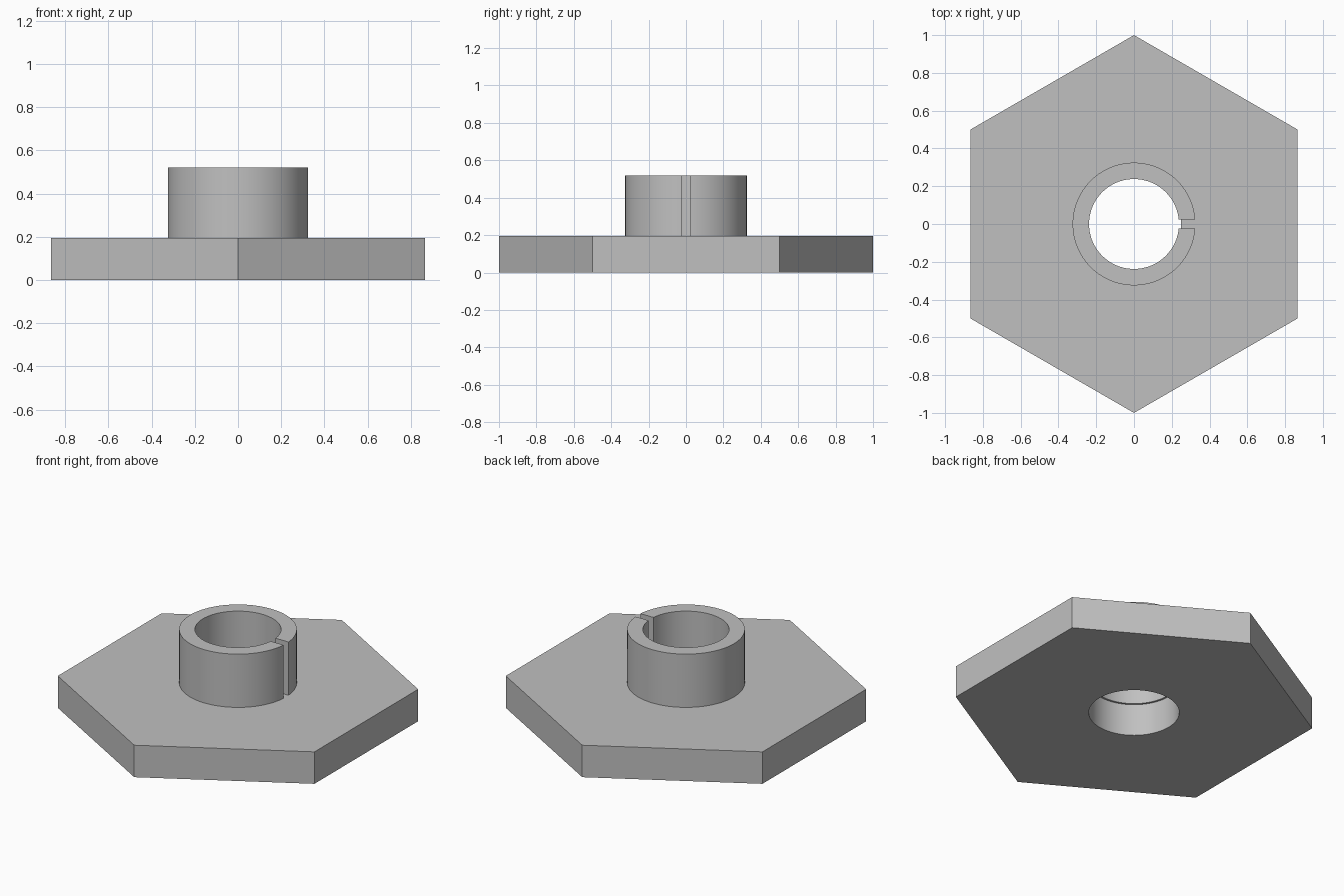
import bpy, bmesh
from math import asin, cos, sin, pi

cube = bpy.data.objects.get("Cube")
if cube:
    bpy.data.objects.remove(cube, do_unlink=True)

SIDES = 96
PLATE_TOP, COLLAR_TOP = 0.195, 0.52
PLATE_BORE, COLLAR_BORE, COLLAR_RADIUS = 0.25, 0.238, 0.325
SLOT_HALF_WIDTH = 0.024

grey = bpy.data.materials.new("plain_grey")
grey.use_nodes = True
colour = (0.53, 0.53, 0.53, 1)
grey.diffuse_color = colour
grey.node_tree.nodes["Principled BSDF"].inputs["Base Color"].default_value = colour


def circle(radius, slot=0):
    """Points round a circle, leaving a straight-sided gap at +x if slotted."""
    start = asin(slot / radius)
    count = SIDES + 1 if slot else SIDES
    angles = [start + (2 * pi - 2 * start) * i / SIDES for i in range(count)]
    return [(radius * cos(a), radius * sin(a)) for a in angles]


def hexagon():
    """Points round a unit hexagon with corners at +y and -y."""
    points = []
    for i in range(SIDES):
        a = 2 * pi * i / SIDES
        r = cos(pi / 6) / cos((a + pi / 6) % (pi / 3) - pi / 6)
        points.append((r * cos(a), r * sin(a)))
    return points


def ring(name, outer, inner, bottom, top, closed):
    """Solid between two outlines, with end walls when it is open."""
    bm = bmesh.new()
    section = [(outer, bottom), (outer, top), (inner, top), (inner, bottom)]
    loops = [[bm.verts.new((x, y, z)) for x, y in line] for line, z in section]
    count = len(outer)
    for k, a in enumerate(loops):
        b = loops[(k + 1) % len(loops)]
        for i in range(count if closed else count - 1):
            j = (i + 1) % count
            bm.faces.new((a[i], a[j], b[j], b[i]))
    if not closed:
        bm.faces.new([loop[0] for loop in loops])
        bm.faces.new([loop[-1] for loop in reversed(loops)])
    bmesh.ops.recalc_face_normals(bm, faces=bm.faces)
    mesh = bpy.data.meshes.new(name)
    bm.to_mesh(mesh)
    bm.free()
    mesh.materials.append(grey)
    obj = bpy.data.objects.new(name, mesh)
    bpy.context.collection.objects.link(obj)
    bpy.ops.object.select_all(action="DESELECT")
    obj.select_set(True)
    bpy.context.view_layer.objects.active = obj
    bpy.ops.object.shade_smooth_by_angle(angle=pi / 6)
    return obj


# Hexagonal base plate with a round bore
ring("hex_plate", hexagon(), circle(PLATE_BORE), 0, PLATE_TOP, True)

# Upright collar, split by a narrow slot on its +x side
ring("split_collar", circle(COLLAR_RADIUS, SLOT_HALF_WIDTH),
     circle(COLLAR_BORE, SLOT_HALF_WIDTH), PLATE_TOP, COLLAR_TOP, False)
